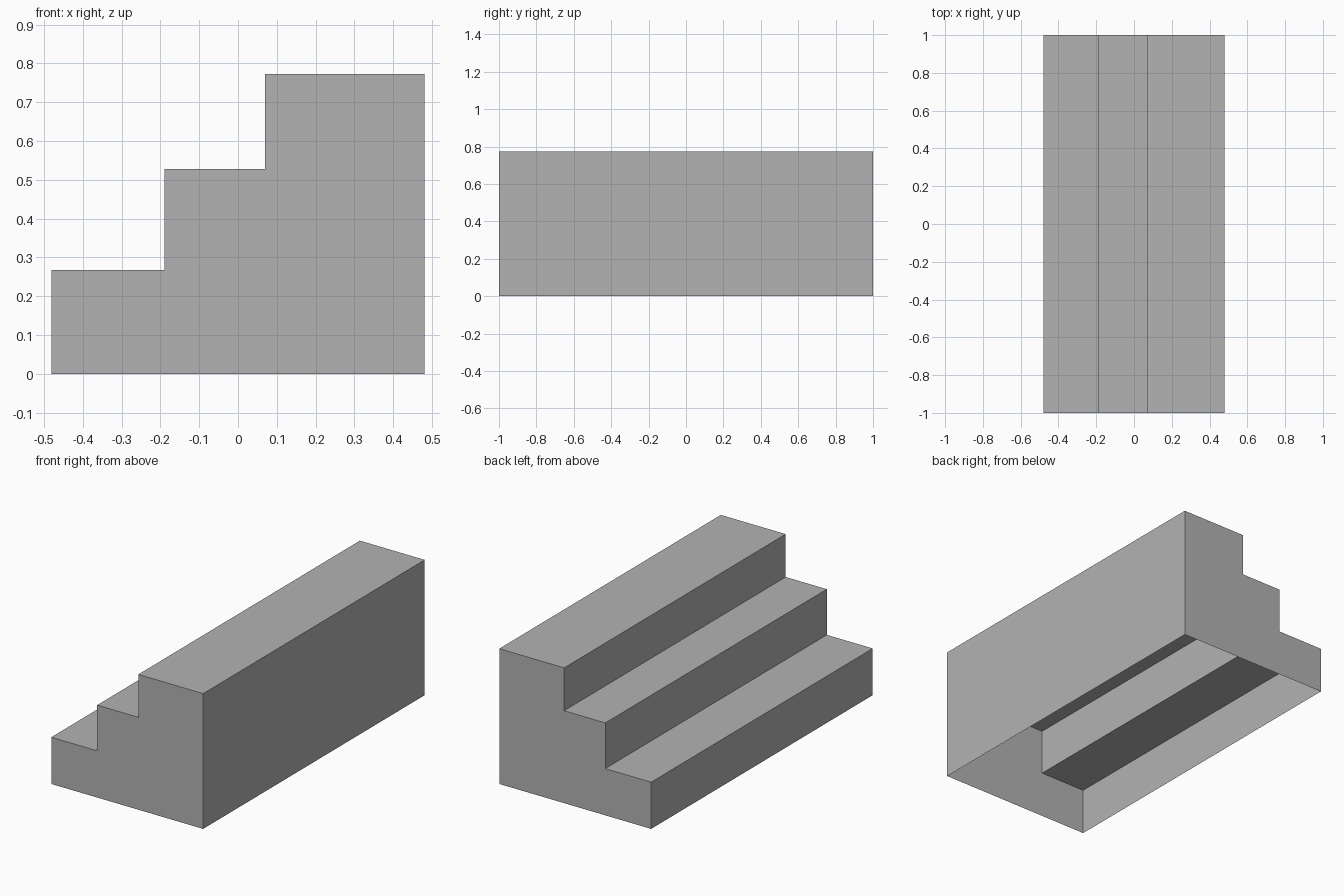
import bpy
import bmesh

cube = bpy.data.objects.get("Cube")
if cube:
    bpy.data.objects.remove(cube, do_unlink=True)

# Plain grey material
GREY = (0.45, 0.45, 0.45, 1.0)
grey = bpy.data.materials.new("plain_grey")
grey.use_nodes = True
grey.diffuse_color = GREY
grey.node_tree.nodes["Principled BSDF"].inputs["Base Color"].default_value = GREY

# Side profile of the three steps
HALF_LENGTH = 1.0
profile = [(0.48, 0), (0.48, 0.773), (0.07, 0.773), (0.07, 0.528),
           (-0.19, 0.528), (-0.19, 0.267), (-0.48, 0.267), (-0.48, 0)]

# Hollow staircase shell: two end walls joined by treads and risers, open below
bm = bmesh.new()
front, back = [[bm.verts.new((x, y, z)) for x, z in profile]
               for y in (-HALF_LENGTH, HALF_LENGTH)]
bm.faces.new(front)
bm.faces.new(back)
for i in range(len(profile) - 1):
    bm.faces.new((front[i], front[i + 1], back[i + 1], back[i]))
bmesh.ops.recalc_face_normals(bm, faces=bm.faces)

# Make sure the normals point outwards
bm.faces.ensure_lookup_table()
if bm.faces[0].normal.y > 0:
    bmesh.ops.reverse_faces(bm, faces=bm.faces)

mesh = bpy.data.meshes.new("staircase")
bm.to_mesh(mesh)
bm.free()
mesh.materials.append(grey)
staircase = bpy.data.objects.new("staircase", mesh)
bpy.context.collection.objects.link(staircase)
